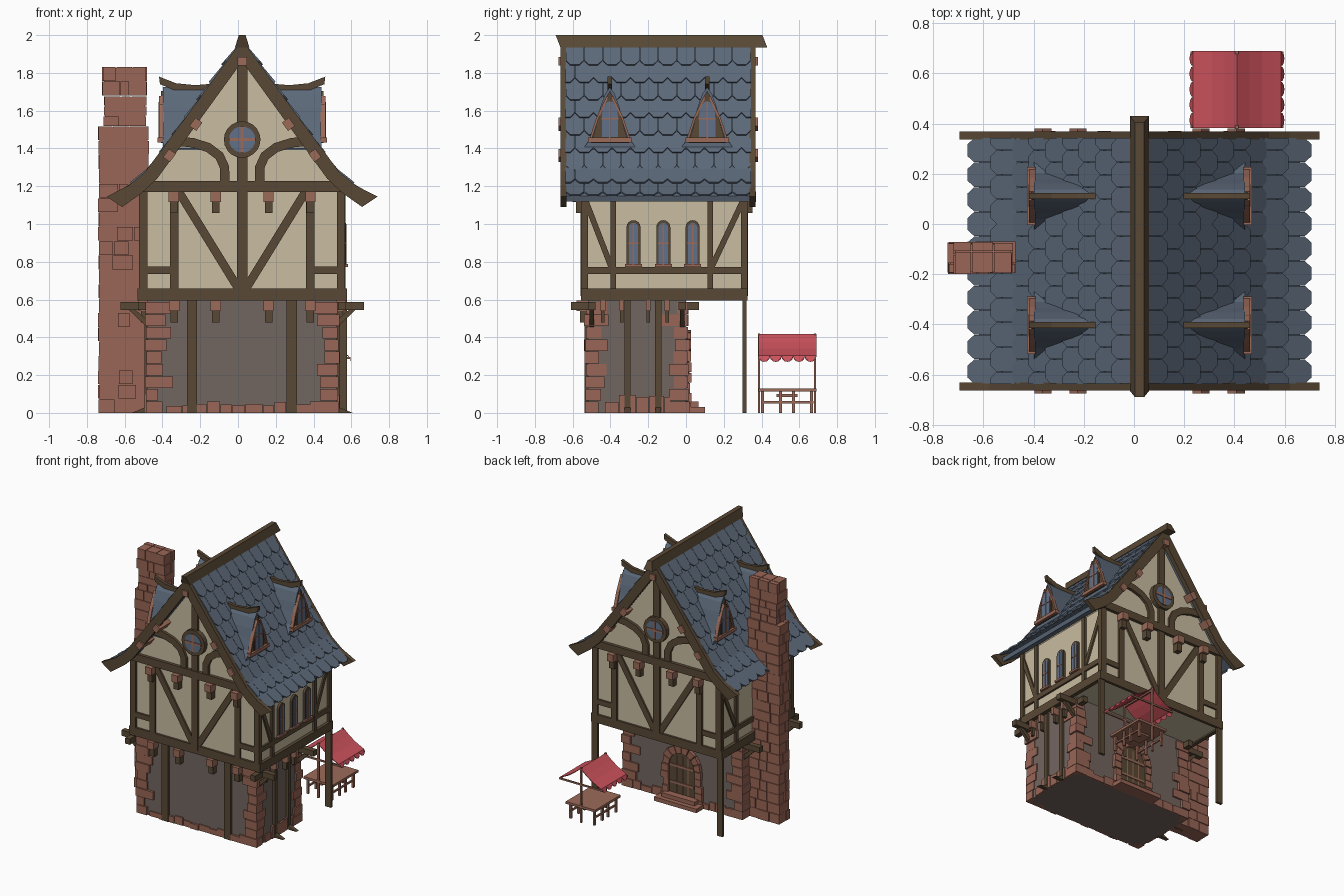
import bpy, bmesh, math, random
from mathutils import Vector as V

random.seed(4)
if "Cube" in bpy.data.objects:
    bpy.data.objects.remove(bpy.data.objects["Cube"])

AXIS_X = 0.022  # the house is centred slightly off the origin
Z = V((0, 0, 1))
COLOURS = {  # sRGB, converted to linear below
    "dark_wood": (.35, .285, .21), "cream_plaster": (.79, .74, .63),
    "grey_plaster": (.45, .40, .375), "red_brick": (.60, .40, .335),
    "warm_wood": (.61, .42, .35), "slate_blue": (.365, .415, .48),
    "glass_blue": (.38, .44, .53), "red_cloth": (.80, .32, .36)}
PARTS = {
    "ground_walls": "grey_plaster", "upper_walls": "cream_plaster", "timber_frame": "dark_wood",
    "beam_ends": "warm_wood", "corner_stones": "red_brick", "chimney": "red_brick",
    "roof_deck": "slate_blue", "roof_tiles": "slate_blue", "barge_boards": "dark_wood",
    "ridge_beam": "dark_wood", "dormer_roofs": "slate_blue", "dormer_caps": "dark_wood",
    "window_frames": "dark_wood", "window_glass": "glass_blue", "window_bars": "warm_wood",
    "door": "dark_wood", "door_bands": "warm_wood", "door_arch": "red_brick",
    "door_steps": "red_brick", "porch_posts": "dark_wood", "stall_frame": "warm_wood",
    "stall_table": "warm_wood", "stall_awning": "red_cloth"}
meshes = {name: bmesh.new() for name in PARTS}


def prism(part, pts, vec):
    """Extrude a closed outline along a vector."""
    bm, vec = meshes[part], V(vec)
    a = [bm.verts.new(p) for p in pts]
    b = [bm.verts.new(V(p) + vec) for p in pts]
    bm.faces.new(a)
    bm.faces.new(b[::-1])
    for i in range(len(a)):
        j = (i + 1) % len(a)
        bm.faces.new((a[i], a[j], b[j], b[i]))


def box(part, x0, x1, y0, y1, z0, z1):
    prism(part, [(x0, y0, z0), (x1, y0, z0), (x1, y1, z0), (x0, y1, z0)], (0, 0, z1 - z0))


def face(x, y, n):
    """A wall plane: origin, sideways axis and outward normal."""
    n = V(n)
    return V((x, y, 0)), V((abs(n.y), abs(n.x), 0)), n


def poly(part, f, pts, depth, start=-.005):
    o, u, n = f
    prism(part, [o + u * s + Z * z + n * start for s, z in pts], n * (depth - start))


def rect(part, f, s0, s1, z0, z1, depth):
    poly(part, f, [(s0, z0), (s1, z0), (s1, z1), (s0, z1)], depth)


def stroke(part, f, pts, w, depth):
    """A plank of constant width following a path on a wall."""
    pts = [V(p) for p in pts]
    left, right = [], []
    for i, p in enumerate(pts):
        t = (pts[min(i + 1, len(pts) - 1)] - pts[max(i - 1, 0)]).normalized()
        side = V((-t.y, t.x)) * w / 2
        left.append(p + side)
        right.append(p - side)
    poly(part, f, left + right[::-1], depth)


def mirrored(half):
    return half + [(-x, z) for x, z in half[::-1] if x > 0]


def arch(s, z0, z1, r, tall=1.0):
    arc = [(s + r * math.cos(math.pi * i / 8), z1 - r * tall * (1 - math.sin(math.pi * i / 8))) for i in range(9)]
    return [(s + r, z0)] + arc + [(s - r, z0)]


def disc(r, z, n=20):
    return [(r * math.cos(math.tau * i / n), z + r * math.sin(math.tau * i / n)) for i in range(n)]


def window(f, s, z0, z1, r, tall=1.0):
    poly("window_frames", f, arch(s, z0, z1, r, tall), .016)
    poly("window_glass", f, arch(s, z0 + .01, z1 - .014, r - .012, tall), .019)
    rect("window_bars", f, s - .004, s + .004, z0, z1 - .02, .023)
    mid = z0 + (z1 - z0) * .5
    rect("window_bars", f, s - r + .01, s + r - .01, mid - .004, mid + .004, .023)


def corbel(f, s, top, w, depth):
    rect("beam_ends", f, s - w, s + w, top - .055, top, depth)
    rect("timber_frame", f, s - w * .75, s + w * .75, top - .115, top - .055, depth * .7)


FRONT, BACK = face(0, -.54, (0, -1, 0)), face(0, .31, (0, 1, 0))
RIGHT, LEFT = face(.53, 0, (1, 0, 0)), face(-.53, 0, (-1, 0, 0))
GROUND_FRONT, GROUND_BACK = face(0, -.52, (0, -1, 0)), face(0, 0, (0, 1, 0))
GROUND_RIGHT, GROUND_LEFT = face(.5, 0, (1, 0, 0)), face(-.5, 0, (-1, 0, 0))

# Wall volumes and the floor beam ring
box("ground_walls", -.5, .5, -.52, 0, 0, .605)
prism("upper_walls", [(x, -.54, z) for x, z in mirrored([(0, 1.9), (.53, 1.17), (.53, .605)])], (0, .85, 0))
for f in (FRONT, BACK):
    rect("timber_frame", f, -.555, .555, .594, .658, .016)
for f in (RIGHT, LEFT):
    rect("timber_frame", f, -.55, .32, .594, .658, .024)

# Timber framing of both gables
for f, barge in ((FRONT, .125), (BACK, .06)):
    rect("timber_frame", f, -.555, .555, 1.17, 1.228, .024)
    rect("timber_frame", f, -.027, .027, .62, 1.88, .018)
    poly("window_frames", f, disc(.097, 1.447), .035)
    poly("window_glass", f, disc(.07, 1.447), .038)
    rect("window_bars", f, -.07, .07, 1.439, 1.455, .043)
    rect("window_bars", f, -.008, .008, 1.377, 1.517, .043)
    rect("beam_ends", f, -.025, .025, 1.84, 1.885, barge + .01)
    for m in (-1, 1):
        for s, w in ((.523, .044), (.36, .046)):
            rect("timber_frame", f, m * s - w / 2, m * s + w / 2, .62, 1.2, .016)
        stroke("timber_frame", f, [(m * .335, 1.17), (m * .015, .65)], .045, .013)
        rect("timber_frame", f, *sorted((m * .36, m * .52)), .735, .775, .013)
        stroke("timber_frame", f, [(m * .093, 1.22), (m * .093, 1.30), (m * .12, 1.36), (m * .18, 1.405),
                                   (m * .26, 1.43), (m * .36, 1.44)], .05, .02)
        for s, z in ((.385, 1.363), (.245, 1.528)):
            stroke("beam_ends", f, [(m * (s - .016), z + .022), (m * (s + .016), z - .022)], .045, barge + .01)
        for s in (.14, .362):
            corbel(f, m * s, 1.172, .027, .06)

# Timber framing of the long sides, windows on one of them
for f in (RIGHT, LEFT):
    for s, w in ((-.532, .026), (.303, .026), (-.385, .03), (.128, .03)):
        rect("timber_frame", f, s - w / 2, s + w / 2, .62, 1.17, .016)
    rect("timber_frame", f, -.54, .31, .735, .773, .014)
    stroke("timber_frame", f, [(-.53, 1.12), (-.395, .77)], .03, .012)
    stroke("timber_frame", f, [(.30, 1.12), (.135, .77)], .03, .012)
for s in (-.278, -.12, .035):
    window(RIGHT, s, .775, 1.02, .037)
    rect("window_bars", RIGHT, s - .045, s + .045, .773, .788, .03)

# Ground floor posts, corbels, brackets and foot spurs
for s in (-.265, .263):
    rect("timber_frame", GROUND_FRONT, s - .027, s + .027, 0, .6, .018)
for s in (-.36, -.14, .14, .36):
    corbel(GROUND_FRONT, s, .594, .027, .06)
for f, m in ((GROUND_RIGHT, 1), (GROUND_LEFT, -1)):
    for s in (-.31, -.147):
        rect("timber_frame", f, s - .016, s + .016, 0, .6, .018)
        prism("timber_frame", [(m * .5, s - .015, 0), (m * .585, s - .015, 0), (m * .5, s - .015, .035)], (0, .03, 0))
    for s in (-.44, -.34, -.2, -.1):
        corbel(f, s, .594, .013, .05)
    for s in (-.5, -.02):
        rect("timber_frame", f, s - .02, s + .02, .545, .588, .145)
        prism("timber_frame", [(m * x, s - .012, z) for x, z in
                               ((.5, .45), (.5, .49), (.57, .55), (.605, .55))], (0, .024, 0))
for s in (-.53, .53):
    rect("timber_frame", GROUND_FRONT, s - .02, s + .02, .545, .588, .09)
    rect("timber_frame", GROUND_BACK, s * .9 - .02, s * .9 + .02, .545, .588, .07)
    box("porch_posts", s - .024, s + .024, .3, .319, 0, .6)

# Ragged corner stones and low stone courses
ROWS = 9
for m in (-1, 1):
    for yc, ydir in ((-.525, 1), (.005, -1)):
        for i in range(ROWS):
            z0, z1 = i * .59 / ROWS, (i + 1) * .59 / ROWS - .004
            a, b = random.uniform(.06, .14), random.uniform(.05, .11)
            if i % 2:
                a, b = b, a
            p = random.uniform(.004, .016)
            box("corner_stones", *sorted((m * (.5 + p), m * (.5 - a))), *sorted((yc - ydir * p, yc + ydir * .03)), z0, z1)
            box("corner_stones", *sorted((m * (.501 + p), m * .47)), *sorted((yc - ydir * p * .8, yc + ydir * b)), z0, z1)


def course(f, s0, s1, height):
    s = s0
    while s < s1 - .01:
        e = min(s + random.uniform(.05, .1), s1)
        rect("corner_stones", f, s, e - .003, 0, height * random.uniform(.6, 1.1), random.uniform(.008, .016))
        s = e


course(GROUND_FRONT, -.4, .4, .055)
for f in (GROUND_RIGHT, GROUND_LEFT):
    course(f, -.43, -.08, .09)
for m in (-1, 1):
    course(GROUND_BACK, *sorted((m * .17, m * .42)), .06)


# Chimney of irregular blocks, narrower near the top
def masonry(x0, x1, y0, y1, z0, z1, rows):
    h = (z1 - z0) / rows
    box("chimney", x0 + .01, x1 - .01, y0 + .01, y1 - .01, z0, z1 - .01)
    for i in range(rows):
        xs = [x0, x0 + (x1 - x0) * random.uniform(.25, .42), x0 + (x1 - x0) * random.uniform(.58, .78), x1]
        ym = y0 + (y1 - y0) * random.uniform(.3, .7)
        for k in range(3):
            for ya, yb in ((y0 + random.uniform(0, .008), ym - .002), (ym + .002, y1 - random.uniform(0, .008))):
                xa = xs[k] + (random.uniform(0, .008) if k == 0 else .002)
                xb = xs[k + 1] - (random.uniform(0, .008) if k == 2 else .002)
                box("chimney", xa, xb, ya, yb, z0 + i * h, z0 + (i + 1) * h - .004)


masonry(-.765, -.49, -.2, -.07, 0, 1.52, 20)
masonry(-.735, -.505, -.195, -.075, 1.52, 1.68, 3)
masonry(-.742, -.503, -.2, -.07, 1.68, 1.836, 2)

# Roof deck, barge boards and ridge
deck = [(0, 1.94), (.5, 1.25), (.64, 1.148), (.63, 1.12), (.49, 1.21)]
prism("roof_deck", [(x, -.64, z) for x, z in deck + [(0, 1.885)] + [(-x, z) for x, z in deck[:0:-1]]], (0, .985, 0))
barge = [(0, 1.975), (.3, 1.563), (.515, 1.275), (.6, 1.205), (.717, 1.145), (.635, 1.09), (.53, 1.165), (.45, 1.24)]
outline = barge + [(0, 1.86)] + [(-x, z) for x, z in barge[:0:-1]]
poly("barge_boards", face(0, -.637, (0, -1, 0)), outline, .027)
poly("barge_boards", face(0, .342, (0, 1, 0)), outline, .027)
prism("ridge_beam", [(-.018, -.69, 2), (.018, -.69, 2), (.038, -.665, 1.935), (-.038, -.665, 1.935)], (0, 1.095, 0))

# Overlapping six-sided tiles following the flared slope
SLOPE = [V((.02, 0, 1.935)), V((.5, 0, 1.262)), V((.662, 0, 1.145))]


def on_slope(s):
    first = (SLOPE[1] - SLOPE[0]).length
    if s < first:
        return SLOPE[0].lerp(SLOPE[1], s / first)
    return SLOPE[1] + (SLOPE[2] - SLOPE[1]).normalized() * (s - first)


TILE, EXPOSED = .098, .114
for m in (-1, 1):
    for row in range(9):
        s0, s1 = max(row * EXPOSED - .03, 0), (row + 1) * EXPOSED + .012
        top, tip = on_slope(s0), on_slope(s1)
        d = tip - top
        n = V((-d.z, 0, d.x)).normalized()
        tip, bend = tip + n * .012, 1 - .03 / (s1 - s0)
        for c in range(10 + row % 2):
            y = -.637 + TILE * (c + (0 if row % 2 else .5))
            pts = []
            for t, k in ((0, -.49), (bend, -.49), (1, -.25), (1, .25), (bend, .49), (0, .49)):
                p = top.lerp(tip, t)
                pts.append((m * p.x, min(max(y + k * TILE, -.637), .343), p.z))
            prism("roof_tiles", pts, (m * n.x * .01, 0, n.z * .01))

# Dormers with bell-shaped roofs and upswept caps
BELL = [(0, 1.725), (.025, 1.69), (.05, 1.62), (.068, 1.55), (.092, 1.47), (.14, 1.40), (.13, 1.37)]
CAP = [(.13, 1.745), (.25, 1.735), (.35, 1.745), (.44, 1.78), (.435, 1.74), (.35, 1.705), (.13, 1.70)]
for m in (-1, 1):
    for y in (-.403, .112):
        f = face(m * .42, y, (m, 0, 0))
        poly("dormer_roofs", f, mirrored(BELL), 0, -.27)
        poly("window_frames", f, mirrored([(0, 1.705), (.03, 1.65), (.055, 1.58), (.075, 1.51), (.1, 1.43)]), .01)
        window(f, 0, 1.45, 1.665, .055, 2)
        rect("window_bars", f, -.115, .115, 1.432, 1.457, .028)
        for k in (-1, 1):
            stroke("window_bars", f, [(k * .1, 1.457), (k * .066, 1.56), (k * .012, 1.675)], .012, .02)
        prism("dormer_caps", [(m * x, y - .012, z) for x, z in CAP], (0, .024, 0))

# Arched back door with stone surround and steps
poly("door", GROUND_BACK, arch(0, .05, .385, .115), .012)
for z in (.14, .27):
    rect("door_bands", GROUND_BACK, -.1, .1, z - .008, z + .008, .018)
for s in (-.05, 0, .05):
    rect("door_bands", GROUND_BACK, s - .003, s + .003, .06, .35, .015)
for m in (-1, 1):
    for i in range(5):
        rect("door_arch", GROUND_BACK, *sorted((m * .11, m * random.uniform(.155, .175))),
             i * .054, i * .054 + .05, random.uniform(.02, .03))
for i in range(8):
    a, b = math.pi * i / 8 + .02, math.pi * (i + 1) / 8 - .02
    r = random.uniform(.158, .17)
    poly("door_arch", GROUND_BACK, [(q * math.cos(t), .27 + q * math.sin(t))
                                    for q, t in ((.108, a), (r, a), (r, b), (.108, b))], .026)
box("door_steps", -.18, .18, 0, .1, 0, .03)
box("door_steps", -.14, .14, 0, .065, .03, .06)

# Market stall: poles, rails, table and bench
SX = .388
for y in (.387, .683):
    box("stall_frame", SX - .007, SX + .007, y - .006, y + .006, 0, .42)
    box("stall_frame", SX - .185, SX + .185, y - .005, y + .005, .284, .296)
box("stall_frame", SX - .006, SX + .006, .385, .685, .392, .404)
box("stall_table", SX - .125, SX + .125, .385, .69, .112, .13)
box("stall_table", SX - .06, SX + .06, .48, .59, .085, .1)
for x in (-.1, .1):
    box("stall_table", SX + x - .006, SX + x + .006, .4, .675, .05, .062)
    for y in (.405, .5, .57, .665):
        box("stall_table", SX + x - .008, SX + x + .008, y - .008, y + .008, 0, .112)

# Sagging awning with a scalloped edge
SAG = [(0, .412), (.05, .37), (.1, .335), (.15, .31), (.175, .298)]
for m in (-1, 1):
    for (xa, za), (xb, zb) in zip(SAG, SAG[1:]):
        prism("stall_awning", [(SX + m * xa, .383, za), (SX + m * xb, .383, zb),
                               (SX + m * xb, .69, zb), (SX + m * xa, .69, za)], (0, 0, .006))
    for i in range(5):
        y = .383 + .0614 * (i + .5)
        prism("stall_awning", [(SX + m * (.175 + .014 * math.sin(math.pi * k / 6)), y + .0307 * math.cos(math.pi * k / 6),
                                .298 - .028 * math.sin(math.pi * k / 6)) for k in range(7)], (0, 0, .006))

# Materials and objects
materials = {}
for name, rgb in COLOURS.items():
    linear = [((c + .055) / 1.055) ** 2.4 for c in rgb] + [1]
    mat = materials[name] = bpy.data.materials.new(name)
    mat.use_nodes = True
    mat.diffuse_color = linear
    mat.node_tree.nodes["Principled BSDF"].inputs["Base Color"].default_value = linear
for name, bm in meshes.items():
    bmesh.ops.recalc_face_normals(bm, faces=bm.faces)
    mesh = bpy.data.meshes.new(name)
    bm.to_mesh(mesh)
    bm.free()
    mesh.materials.append(materials[PARTS[name]])
    obj = bpy.data.objects.new(name, mesh)
    obj.location.x = AXIS_X
    bpy.context.collection.objects.link(obj)
